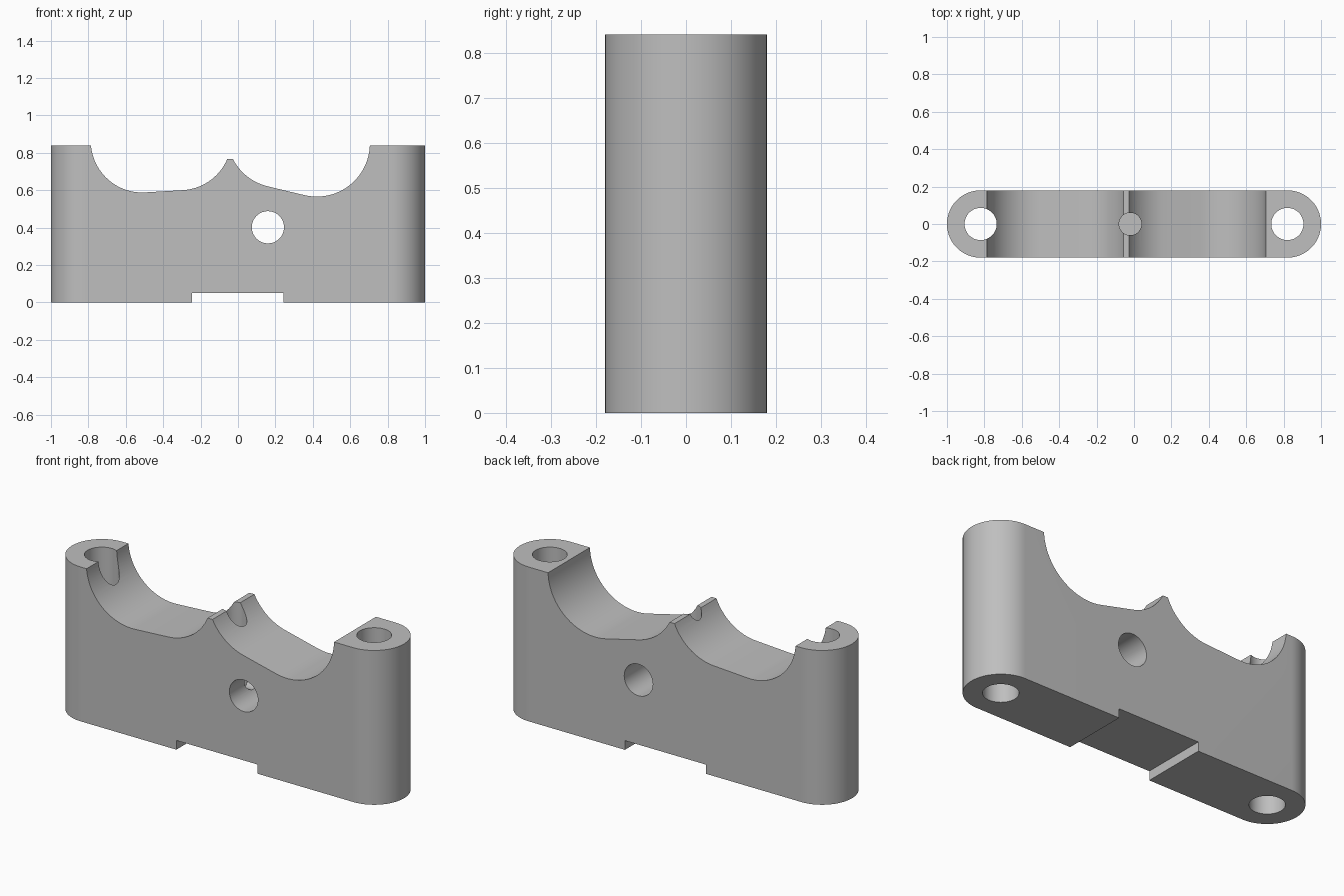
import bpy
import bmesh
import math
from mathutils import Vector, Matrix

cube = bpy.data.objects.get("Cube")
if cube:
    bpy.data.objects.remove(cube, do_unlink=True)

HEIGHT = 0.84
HALF_DEPTH = 0.18
LUG_X = 0.82

grey = bpy.data.materials.new("plain grey")
grey.use_nodes = True
colour = (0.52, 0.52, 0.52, 1)
grey.diffuse_color = colour
grey.node_tree.nodes["Principled BSDF"].inputs["Base Color"].default_value = colour


def capsule(a, b, radius, steps=48):
    """Outline of a rounded slot between two centres."""
    a, b = Vector(a), Vector(b)
    turn = math.atan2(b.y - a.y, b.x - a.x)
    points = []
    for centre, start in ((a, math.pi / 2), (b, -math.pi / 2)):
        for i in range(steps + 1):
            angle = turn + start + math.pi * i / steps
            points.append(centre + radius * Vector((math.cos(angle), math.sin(angle))))
    return points


def circle(centre, radius, steps=64):
    return [Vector(centre) + radius * Vector((math.cos(t), math.sin(t)))
            for t in (math.tau * i / steps for i in range(steps))]


def rectangle(x0, x1, y0, y1):
    return [Vector(p) for p in ((x0, y0), (x1, y0), (x1, y1), (x0, y1))]


# Each axis maps outline (u, v) and extrusion w to x, y, z
AXES = {
    "z": lambda u, v, w: (u, v, w),
    "y": lambda u, v, w: (u, w, v),
    "x": lambda u, v, w: (w, u, v),
}


def prism(name, outline, low, high, axis):
    bm = bmesh.new()
    place = AXES[axis]
    rings = [[bm.verts.new(place(p.x, p.y, w)) for p in outline] for w in (low, high)]
    bm.faces.new(rings[0])
    bm.faces.new(rings[1])
    for i in range(len(outline)):
        j = (i + 1) % len(outline)
        bm.faces.new((rings[0][i], rings[0][j], rings[1][j], rings[1][i]))
    bmesh.ops.recalc_face_normals(bm, faces=bm.faces)
    mesh = bpy.data.meshes.new(name)
    bm.to_mesh(mesh)
    bm.free()
    obj = bpy.data.objects.new(name, mesh)
    bpy.context.collection.objects.link(obj)
    return obj


# Round-ended block
body = prism("clamp_block", capsule((-LUG_X, 0), (LUG_X, 0), HALF_DEPTH), 0, HEIGHT, "z")
body.data.materials.append(grey)

cutters = [
    # Two wide saddles and the lowered ridge between them
    prism("left_saddle", capsule((-0.512, 0.863), (-0.31, 0.875), 0.275), -0.5, 0.5, "y"),
    prism("right_saddle", capsule((0.225, 0.897), (0.421, 0.85), 0.284), -0.5, 0.5, "y"),
    prism("ridge_top", rectangle(-0.15, 0.08, 0.767, 1.3), -0.5, 0.5, "y"),
    # Shallow relief under the base
    prism("base_relief", rectangle(-0.245, 0.242, -0.2, 0.05), -0.5, 0.5, "y"),
    # Bolt holes through the lugs
    prism("bolt_hole_a", circle((-LUG_X, 0), 0.086), -0.5, 1.5, "z"),
    prism("bolt_hole_b", circle((LUG_X, 0), 0.086), -0.5, 1.5, "z"),
    # Cross hole, with a blind hole from the ridge joined by a short channel
    prism("cross_hole", circle((0.16, 0.402), 0.086), -0.5, 0.5, "y"),
    prism("ridge_hole", circle((-0.02, 0), 0.06), 0.33, 1.5, "z"),
    prism("link_channel", circle((0, 0.4), 0.05), -0.02, 0.16, "x"),
]

bpy.context.view_layer.objects.active = body
for cutter in cutters:
    cutter.hide_render = True
    mod = body.modifiers.new(cutter.name, "BOOLEAN")
    mod.operation = "DIFFERENCE"
    mod.solver = "EXACT"
    mod.object = cutter
    bpy.ops.object.modifier_apply(modifier=mod.name)
    bpy.data.objects.remove(cutter, do_unlink=True)

for obj in bpy.context.selected_objects:
    obj.select_set(False)
body.select_set(True)
bpy.ops.object.shade_smooth_by_angle(angle=math.radians(30))
